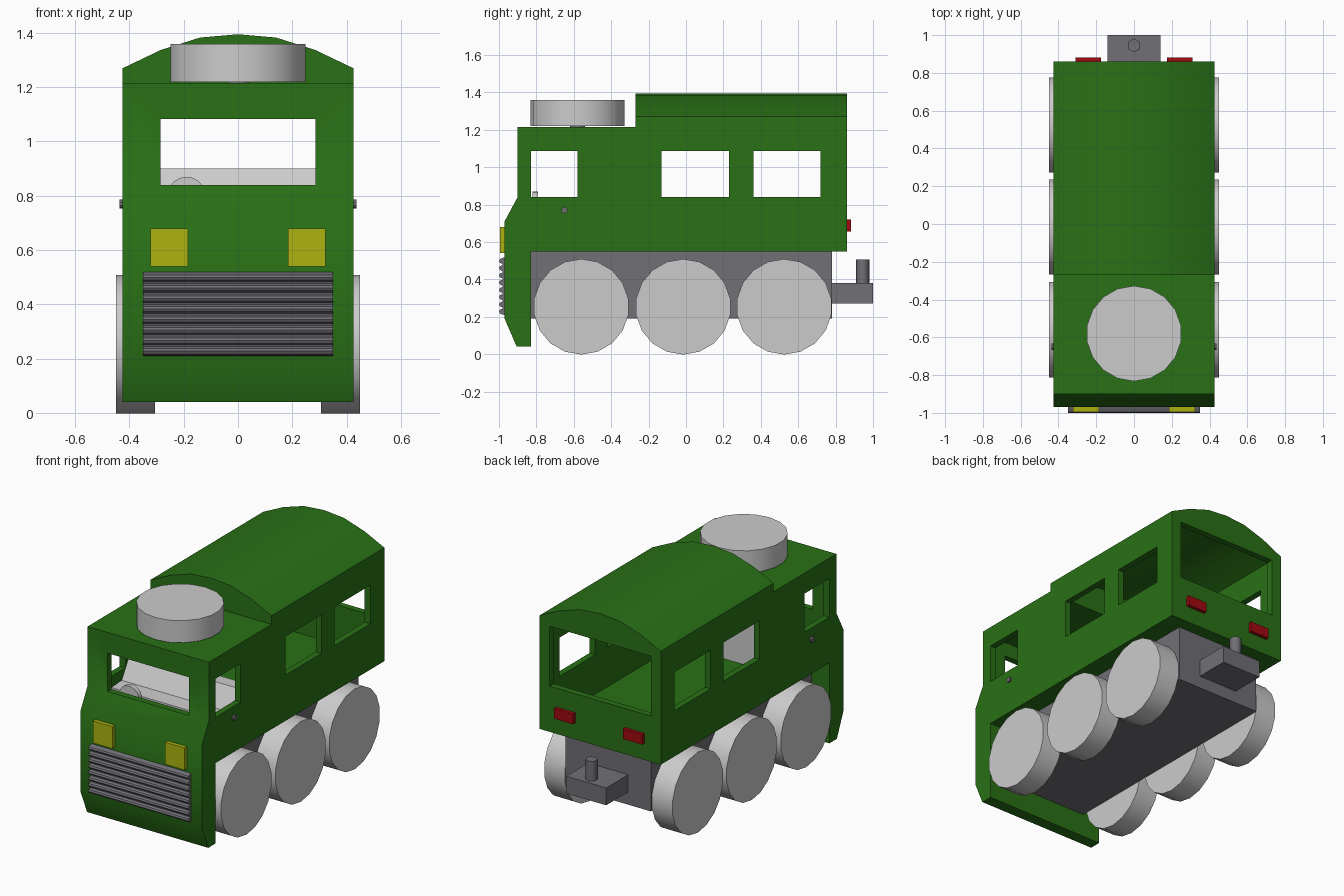
import bpy, bmesh, math
from mathutils import Vector, Matrix

if "Cube" in bpy.data.objects:
    bpy.data.objects.remove(bpy.data.objects["Cube"])


def material(name, rgb):
    m = bpy.data.materials.new(name)
    m.diffuse_color = (*rgb, 1)
    m.use_nodes = True
    m.node_tree.nodes["Principled BSDF"].inputs["Base Color"].default_value = m.diffuse_color
    return m


GREEN = material("green_paint", (0.022, 0.165, 0.008))
DARK = material("dark_metal", (0.16, 0.16, 0.18))
YELLOW = material("yellow_lamp", (0.42, 0.45, 0.005))
RED = material("red_lamp", (0.35, 0.003, 0.005))


def finish(name, bm, mat=None):
    bmesh.ops.recalc_face_normals(bm, faces=bm.faces)
    me = bpy.data.meshes.new(name)
    bm.to_mesh(me)
    bm.free()
    ob = bpy.data.objects.new(name, me)
    bpy.context.collection.objects.link(ob)
    if mat:
        me.materials.append(mat)
    return ob


def prism(name, pts, axis, lo, hi, mat=None):
    """Extrude an outline: (y, z) points along X or (x, z) points along Y."""
    bm = bmesh.new()
    place = (lambda a, b: (lo, a, b)) if axis == 'X' else (lambda a, b: (a, lo, b))
    face = bm.faces.new([bm.verts.new(place(a, b)) for a, b in pts])
    ext = bmesh.ops.extrude_face_region(bm, geom=[face])
    move = Vector((hi - lo, 0, 0)) if axis == 'X' else Vector((0, hi - lo, 0))
    bmesh.ops.translate(bm, vec=move,
                        verts=[v for v in ext['geom'] if isinstance(v, bmesh.types.BMVert)])
    return finish(name, bm, mat)


def box(name, x, y, z, mat=None):
    return prism(name, [(x[0], z[0]), (x[1], z[0]), (x[1], z[1]), (x[0], z[1])], 'Y', *y, mat)


def smooth(ob, angle=30):
    bpy.ops.object.select_all(action='DESELECT')
    ob.select_set(True)
    bpy.context.view_layer.objects.active = ob
    bpy.ops.object.shade_smooth_by_angle(angle=math.radians(angle))


def cylinder(name, centre, r, depth, axis, sides, mat=None):
    rot = {'X': Matrix.Rotation(math.pi / 2, 4, 'Y'),
           'Y': Matrix.Rotation(math.pi / 2, 4, 'X'),
           'Z': Matrix.Identity(4)}[axis]
    if axis == 'X':
        rot = rot @ Matrix.Rotation(math.pi / 2, 4, 'Z')
    bm = bmesh.new()
    bmesh.ops.create_cone(bm, cap_ends=True, segments=sides, radius1=r, radius2=r,
                          depth=depth, matrix=Matrix.Translation(centre) @ rot)
    ob = finish(name, bm, mat)
    smooth(ob, 65 if sides < 8 else 35)
    return ob


def boolean(ob, other, op):
    mod = ob.modifiers.new(op, 'BOOLEAN')
    mod.operation, mod.object, mod.solver = op, other, 'EXACT'
    bpy.context.view_layer.objects.active = ob
    bpy.ops.object.modifier_apply(modifier=mod.name)
    bpy.data.objects.remove(other)


def arch(half, base):
    """Close a half outline of the roof section by mirroring it in x."""
    right = [(half[0][0], base)] + half
    return right + [(-x, z) for x, z in reversed(right) if x > 0]


# Body shell: side profile plus arched rear roof
body = prism("body_shell", [(-.83, .04), (-.905, .04), (-.97, .19), (-.97, .71), (-.90, .84),
                            (-.90, 1.215), (.86, 1.215), (.86, .55), (-.83, .55)],
             'X', -.425, .425, GREEN)
roof = prism("roof", arch([(.425, 1.27), (.285, 1.337), (.14, 1.383), (0, 1.395)], 1.1),
             'Y', -.27, .86, GREEN)
boolean(body, roof, 'UNION')

# Hollow interior
boolean(body, box("cab_space", (-.385, .385), (-.86, .5), (.59, 1.175)), 'DIFFERENCE')
boolean(body, prism("rear_space", arch([(.385, 1.245), (.26, 1.30), (.13, 1.343), (0, 1.355)], .59),
                    'Y', -.23, .82), 'DIFFERENCE')

# Window openings
for y0, y1 in [(-.83, -.58), (-.13, .23), (.36, .72)]:
    boolean(body, box("side_opening", (-.6, .6), (y0, y1), (.84, 1.085)), 'DIFFERENCE')
boolean(body, box("front_opening", (-.285, .285), (-1.1, -.84), (.84, 1.083)), 'DIFFERENCE')
boolean(body, box("rear_opening", (-.355, .355), (.7, 1.0), (.84, 1.22)), 'DIFFERENCE')
smooth(body)

# Chassis and tow hitch
box("chassis", (-.3, .3), (-.835, .78), (.19, .555), DARK)
box("tow_bar", (-.14, .14), (.77, 1.0), (.27, .38), DARK)
cylinder("tow_pin", (0, .945, .435), .036, .14, 'Z', 6, DARK)

# Wheels on axles
for i, y in enumerate((-.56, -.015, .525), 1):
    cylinder(f"axle_{i}", (0, y, .253), .04, .64, 'X', 12, DARK)
    for side, s in (("left", -1), ("right", 1)):
        cylinder(f"wheel_{side}_{i}", (s * .3775, y, .2535), .2555, .145, 'X', 18)

# Spare wheel on the cab roof
cylinder("spare_wheel_mount", (0, -.58, 1.217), .04, .02, 'Z', 12, DARK)
cylinder("spare_wheel", (0, -.58, 1.29), .2525, .14, 'Z', 18)

# Ribbed grille
ribs, z0, z1 = 8, .21, .52
step = (z1 - z0) / ribs
outline = [(-.965, z0)]
for i in range(ribs):
    outline += [(y, z0 + (i + f) * step)
                for y, f in ((-.98, .03), (-.995, .2), (-1, .45), (-.995, .7), (-.98, .87))]
outline.append((-.965, z1))
prism("grille", outline, 'X', -.35, .35, DARK)

# Lamps and side knobs
for side, s in (("left", -1), ("right", 1)):
    box(f"headlight_{side}", sorted((s * .185, s * .322)), (-.995, -.96), (.54, .68), YELLOW)
    box(f"tail_light_{side}", sorted((s * .175, s * .31)), (.85, .882), (.655, .72), RED)
    cylinder(f"side_knob_{side}", (s * .425, -.65, .77), .017, .025, 'X', 10, DARK)

# Bench seat with a reclined back
prism("bench_seat", [(-.72, .58), (-.72, .77), (-.615, .775), (-.54, .90), (-.46, .90), (-.46, .58)],
      'X', -.386, .386)

# Steering wheel and column
cylinder("steering_wheel", (-.19, -.805, .80), .07, .03, 'Y', 18)
cylinder("steering_column", (-.19, -.84, .80), .015, .06, 'Y', 8, DARK)
